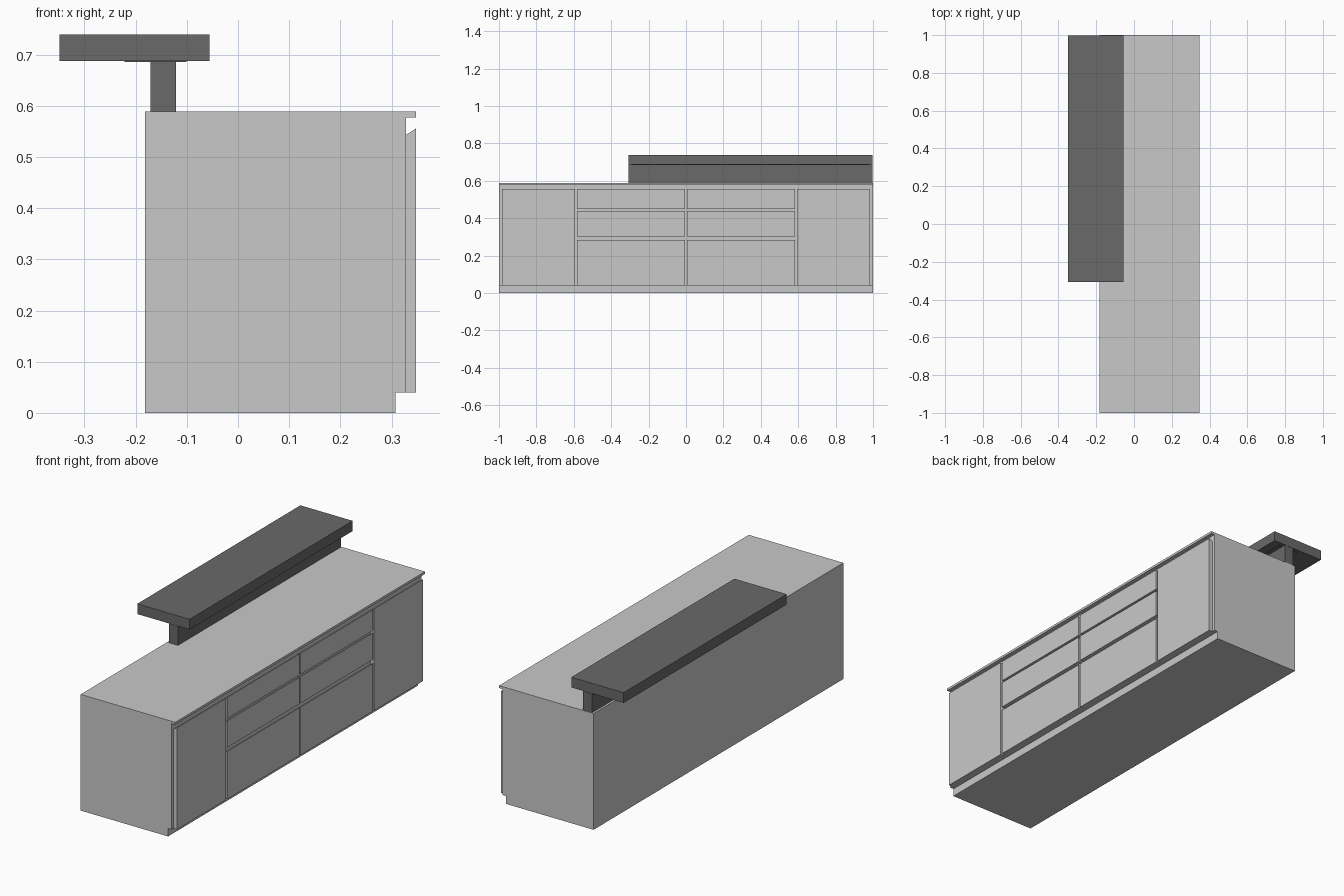
import bpy, bmesh

if "Cube" in bpy.data.objects:
    bpy.data.objects.remove(bpy.data.objects["Cube"])


def material(name, v):
    m = bpy.data.materials.new(name)
    m.diffuse_color = (v, v, v, 1)
    m.use_nodes = True
    m.node_tree.nodes["Principled BSDF"].inputs["Base Color"].default_value = m.diffuse_color
    return m


light = material("light grey", 0.584)
dark = material("dark grey", 0.144)


def extrude(name, profile, y0, y1, mat):
    """Sweep an (x, z) outline along y."""
    bm = bmesh.new()
    face = bm.faces.new([bm.verts.new((x, y0, z)) for x, z in profile])
    out = bmesh.ops.extrude_face_region(bm, geom=[face])
    verts = [g for g in out["geom"] if isinstance(g, bmesh.types.BMVert)]
    bmesh.ops.translate(bm, verts=verts, vec=(0, y1 - y0, 0))
    bmesh.ops.recalc_face_normals(bm, faces=bm.faces)
    me = bpy.data.meshes.new(name)
    bm.to_mesh(me)
    bm.free()
    me.materials.append(mat)
    ob = bpy.data.objects.new(name, me)
    bpy.context.collection.objects.link(ob)
    return ob


def rect(x0, x1, z0, z1):
    return [(x0, z0), (x1, z0), (x1, z1), (x0, z1)]


# Cabinet body with recessed plinth and overhanging worktop lip
BACK, KICK, BODY, FRONT = -0.182, 0.308, 0.328, 0.348
extrude("cabinet_body", [
    (BACK, 0), (KICK, 0), (KICK, 0.04), (BODY, 0.04), (BODY, 0.577),
    (FRONT, 0.577), (FRONT, 0.589), (BACK, 0.589)], -1, 1, light)


# Front panels with a sloped finger-grip top edge
def panel(name, y0, y1, z0, z1):
    extrude(name, [(BODY, z0), (FRONT, z0), (FRONT, z1), (BODY, z1 - 0.013)],
            y0, y1, light)


for side, s in (("left", -1), ("right", 1)):
    ys = sorted((s * 0.594, s * 0.984))
    panel(side + "_door", *ys, 0.04, 0.556)
    ys = sorted((s * 0.005, s * 0.583))
    for row, z0, z1 in (("lower", 0.04, 0.283), ("middle", 0.302, 0.438),
                        ("upper", 0.449, 0.556)):
        panel(f"{side}_{row}_drawer", *ys, z0, z1)

# Raised bar: stem, thin mounting plate and shelf
Y0, Y1 = -0.308, 0.998
extrude("bar_stem", rect(-0.171, -0.121, 0.589, 0.686), Y0, Y1, dark)
extrude("bar_mounting_plate", rect(-0.222, -0.101, 0.685, 0.688), Y0 + 0.02, Y1 - 0.02, dark)
extrude("bar_shelf", rect(-0.349, -0.056, 0.687, 0.739), Y0, Y1, dark)
